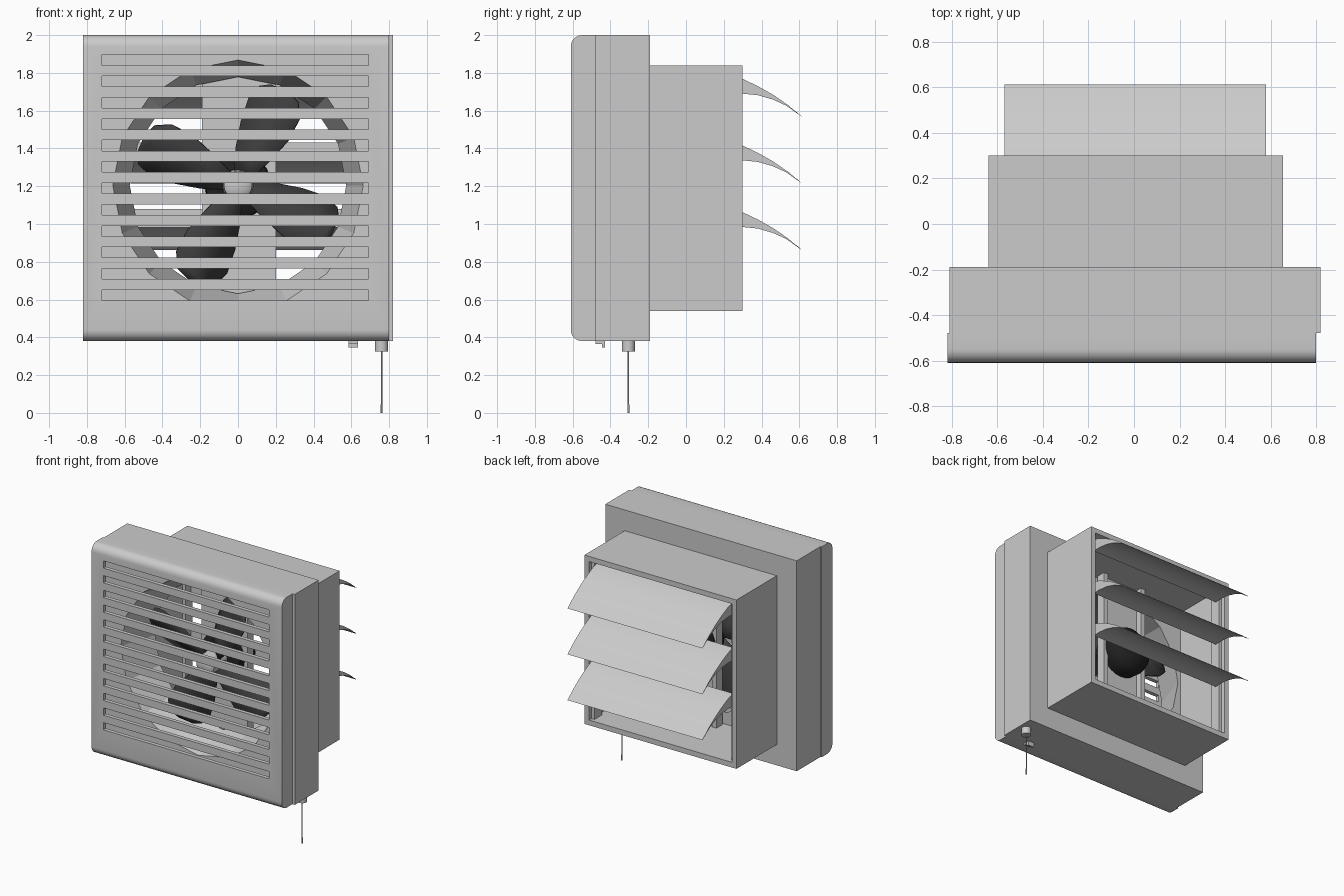
import bpy, bmesh, math
from mathutils import Vector

if "Cube" in bpy.data.objects:
    bpy.data.objects.remove(bpy.data.objects["Cube"])

CZ = 1.205  # height of the fan axis


def mat(name, c):
    m = bpy.data.materials.new(name)
    m.diffuse_color = (c, c, c, 1)
    m.use_nodes = True
    m.node_tree.nodes["Principled BSDF"].inputs["Base Color"].default_value = m.diffuse_color
    return m


DARK = mat("dark_plastic", 0.05)
BLACK = mat("black_motor", 0.015)


def make(name, bm, material=None):
    bmesh.ops.recalc_face_normals(bm, faces=bm.faces)
    me = bpy.data.meshes.new(name)
    bm.to_mesh(me)
    bm.free()
    ob = bpy.data.objects.new(name, me)
    bpy.context.collection.objects.link(ob)
    if material:
        me.materials.append(material)
    return ob


def add_box(bm, x, y, z):
    vs = bmesh.ops.create_cube(bm, size=1)["verts"]
    for v in vs:
        v.co = [a[0] if c < 0 else a[1] for a, c in zip((x, y, z), v.co)]


def boxes(name, *dims):
    bm = bmesh.new()
    for d in dims:
        add_box(bm, *d)
    return make(name, bm)


def extrude_x(name, pts, x0, x1):
    """Extrude a closed (y, z) profile along x."""
    bm = bmesh.new()
    f = bm.faces.new([bm.verts.new((x0, y, z)) for y, z in pts])
    r = bmesh.ops.extrude_face_region(bm, geom=[f])
    bmesh.ops.translate(bm, vec=(x1 - x0, 0, 0),
                        verts=[v for v in r["geom"] if isinstance(v, bmesh.types.BMVert)])
    return make(name, bm)


def lathe(name, profile, centre, axis, sides, material=None):
    """Closed turned shape from (distance along axis, radius) pairs; axis 'y' or 'z'."""
    bm = bmesh.new()
    rings = []
    for d, r in profile:
        ring = []
        for i in range(sides):
            a = math.tau * i / sides
            u, w = r * math.sin(a), r * math.cos(a)
            p = (u, d, w) if axis == 'y' else (u, w, d)
            ring.append(bm.verts.new(Vector(centre) + Vector(p)))
        rings.append(ring)
    for a, b in zip(rings, rings[1:]):
        for i in range(sides):
            j = (i + 1) % sides
            bm.faces.new((a[i], a[j], b[j], b[i]))
    bm.faces.new(rings[0])
    bm.faces.new(rings[-1])
    return make(name, bm, material)


def cut(ob, cutter):
    m = ob.modifiers.new("cut", 'BOOLEAN')
    m.operation, m.solver, m.object = 'DIFFERENCE', 'EXACT', cutter
    bpy.context.view_layer.objects.active = ob
    bpy.ops.object.modifier_apply(modifier="cut")
    bpy.data.objects.remove(cutter)


def smooth(ob, deg=35):
    bpy.ops.object.select_all(action='DESELECT')
    ob.select_set(True)
    bpy.context.view_layer.objects.active = ob
    bpy.ops.object.shade_smooth_by_angle(angle=math.radians(deg))


# Front cover: rounded top and bottom edges, hollow, twelve slots
R = 0.06
arc = [(R * math.sin(math.radians(a)), R * math.cos(math.radians(a))) for a in range(0, 91, 15)]
profile = [(-0.48, 2.0)] + [(-0.55 - s, 1.94 + c) for s, c in arc]
profile += [(-0.55 - s, 0.44 - c) for s, c in reversed(arc)] + [(-0.48, 0.38)]
cover = extrude_x("front_cover", profile, -0.82, 0.80)
cut(cover, boxes("cavity", ((-0.79, 0.77), (-0.58, -0.4), (0.41, 1.965))))
cut(cover, boxes("slots", *[((-0.72, 0.69), (-0.7, -0.5), (z - 0.028, z + 0.028))
                            for z in [0.623 + 0.1132 * i for i in range(12)]]))
smooth(cover)

# Wall housing with a tapered sixteen-sided fan opening
housing = boxes("housing", ((-0.81, 0.82), (-0.48, -0.19), (0.38, 2.0)))
cut(housing, lathe("opening", [(-0.06, 0.694), (0.36, 0.564)], (0, -0.52, CZ), 'y', 16))

# Rear duct: open square sleeve
duct = boxes("rear_duct", ((-0.64, 0.655), (-0.19, 0.30), (0.54, 1.84)))
cut(duct, boxes("sleeve", ((-0.60, 0.615), (-0.3, 0.4), (0.58, 1.80))))

# Side rails carrying the louvres
for name, x in (("louvre_rail_left", (-0.60, -0.575)), ("louvre_rail_right", (0.59, 0.615))):
    boxes(name, (x, (0.18, 0.27), (0.58, 1.80)))

# Three curved louvres
top = [(0.24, 1.785), (0.30, 1.768), (0.38, 1.73), (0.46, 1.685), (0.54, 1.63), (0.613, 1.568)]
under = [(0.59, 1.59), (0.53, 1.627), (0.46, 1.659), (0.38, 1.682), (0.30, 1.69), (0.24, 1.688)]
for i in range(3):
    smooth(extrude_x(f"louvre_{i + 1}", [(y, z - 0.353 * i) for y, z in top + under], -0.57, 0.58))

# Motor bracket: vertical channel across the opening
boxes("motor_bracket", ((-0.15, 0.16), (-0.17, -0.15), (0.58, 1.80)),
      ((-0.19, -0.15), (-0.17, -0.10), (0.58, 1.80)),
      ((0.16, 0.20), (-0.17, -0.10), (0.58, 1.80)))

# Motor and hub
smooth(lathe("motor", [(-0.25, 0.12), (-0.22, 0.17), (-0.08, 0.185), (-0.03, 0.17),
                       (0.01, 0.12), (0.03, 0.05)], (0, 0, CZ), 'y', 24, BLACK), 45)
smooth(lathe("fan_hub", [(-0.42, 0.05), (-0.40, 0.075), (-0.24, 0.085)], (0, 0, CZ), 'y', 20), 45)

# Four pitched blades
STATIONS = [(0.06, -0.05, 0.05), (0.18, -0.10, 0.09), (0.32, -0.15, 0.12),
            (0.45, -0.16, 0.13), (0.53, -0.12, 0.10), (0.56, -0.05, 0.05)]
for k in range(4):
    a = math.radians(67 + 90 * k)
    d = Vector((math.cos(a), 0, math.sin(a)))
    p = Vector((-math.sin(a), 0, math.cos(a)))
    bm = bmesh.new()
    rows = []
    for r, s0, s1 in STATIONS:
        rows.append([bm.verts.new(Vector((0, -0.32 + 0.45 * s, CZ)) + d * r + p * s)
                     for s in (s0, (s0 + s1) / 2, s1)])
    for u, v in zip(rows, rows[1:]):
        for i in range(2):
            bm.faces.new((u[i], u[i + 1], v[i + 1], v[i]))
    blade = make(f"fan_blade_{k + 1}", bm, DARK)
    m = blade.modifiers.new("thickness", 'SOLIDIFY')
    m.thickness = 0.012
    smooth(blade)

# Pull cord with its socket and end bead
smooth(lathe("cord_socket", [(0.325, 0.035), (0.39, 0.035)], (0.76, -0.305, 0), 'z', 20))
smooth(lathe("pull_cord", [(0.03, 0.004), (0.34, 0.004)], (0.76, -0.305, 0), 'z', 8), 60)
smooth(lathe("cord_end", [(0.0, 0.005), (0.045, 0.005)], (0.76, -0.305, 0), 'z', 8), 60)

# Cover catch under the front edge
boxes("cover_catch", ((0.585, 0.635), (-0.48, -0.43), (0.365, 0.385)),
      ((0.585, 0.635), (-0.445, -0.43), (0.347, 0.37)))
